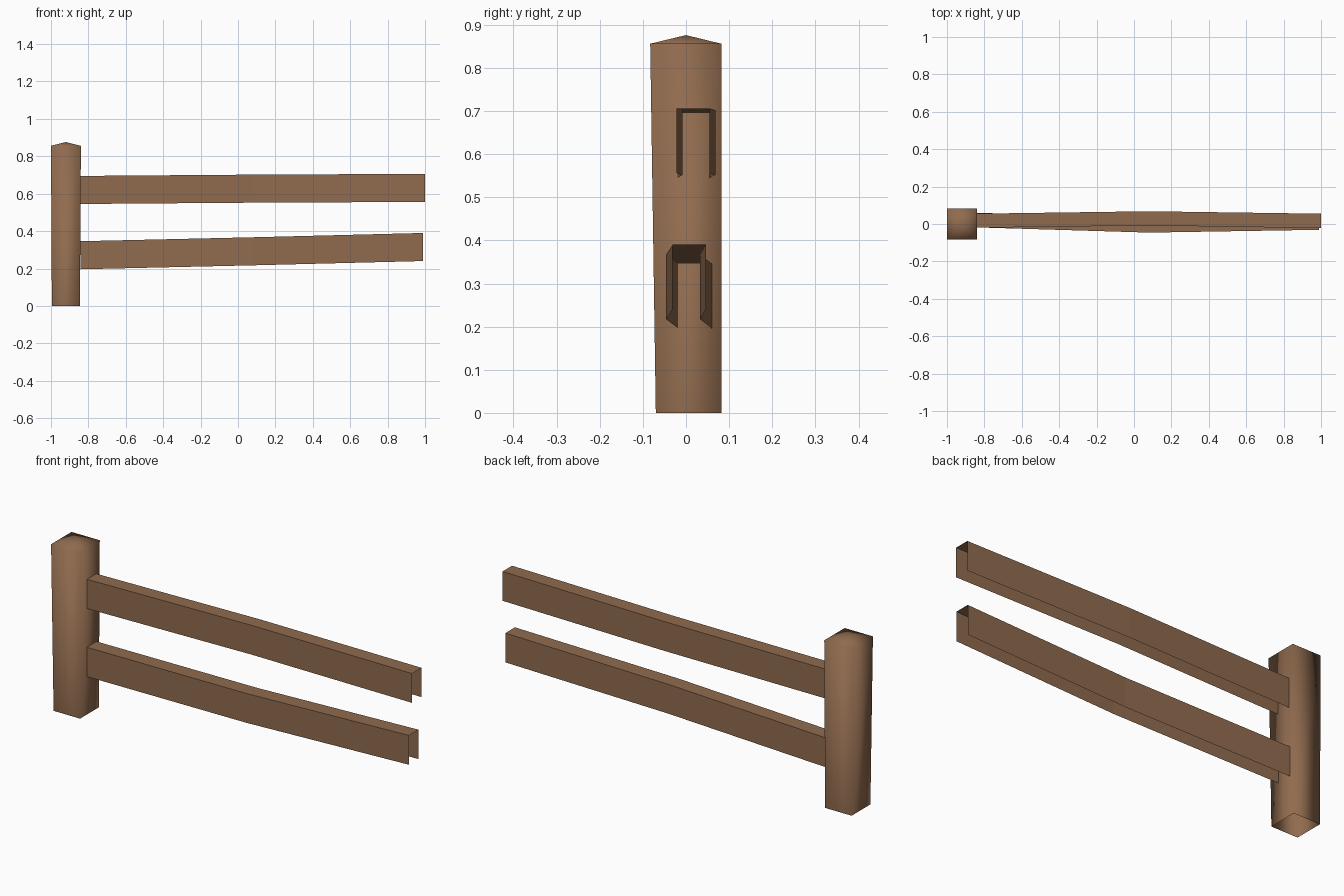
import bpy

if "Cube" in bpy.data.objects:
    bpy.data.objects.remove(bpy.data.objects["Cube"])

wood = bpy.data.materials.new("brown_wood")
wood.diffuse_color = (0.28, 0.147, 0.077, 1)
wood.use_nodes = True
wood.node_tree.nodes["Principled BSDF"].inputs["Base Color"].default_value = wood.diffuse_color


def make(name, verts, faces, smooth=False):
    mesh = bpy.data.meshes.new(name)
    mesh.from_pydata(verts, [], faces)
    mesh.materials.append(wood)
    for p in mesh.polygons:
        p.use_smooth = smooth
    mesh.update()
    obj = bpy.data.objects.new(name, mesh)
    bpy.context.collection.objects.link(obj)
    return obj


# Post: tapered four-sided shell, open underneath, with a low pyramid top
def ring(x0, x1, y0, y1, z):
    return [(x0, y0, z), (x1, y0, z), (x1, y1, z), (x0, y1, z)]


verts = ring(-0.995, -0.845, -0.07, 0.082, 0.0)
verts += ring(-1.0, -0.84, -0.083, 0.082, 0.856)
verts.append((-0.92, 0.0, 0.876))
faces = []
for i in range(4):
    j = (i + 1) % 4
    faces += [(i, j, j + 4, i + 4), (i + 4, j + 4, 8)]
make("post", verts, faces, smooth=True)


# Rails: thin three-sided channels, open below and at the ends, bowed mid-way
def rail(name, stations, height=0.15):
    verts, faces = [], []
    for x, y0, y1, z in stations:
        verts += [(x, y0, z), (x, y0, z + height), (x, y1, z + height), (x, y1, z)]
    for s in range(len(stations) - 1):
        for k in range(3):
            a = s * 4 + k
            faces.append((a, a + 4, a + 5, a + 1))
    make(name, verts, faces)


rail("upper_rail", [(-0.843, -0.02, 0.055, 0.545),
                    (0.08, -0.008, 0.068, 0.552),
                    (1.0, -0.022, 0.055, 0.556)])
rail("lower_rail", [(-0.843, -0.018, 0.06, 0.196),
                    (0.08, -0.046, 0.033, 0.217),
                    (0.99, -0.031, 0.046, 0.240)])
